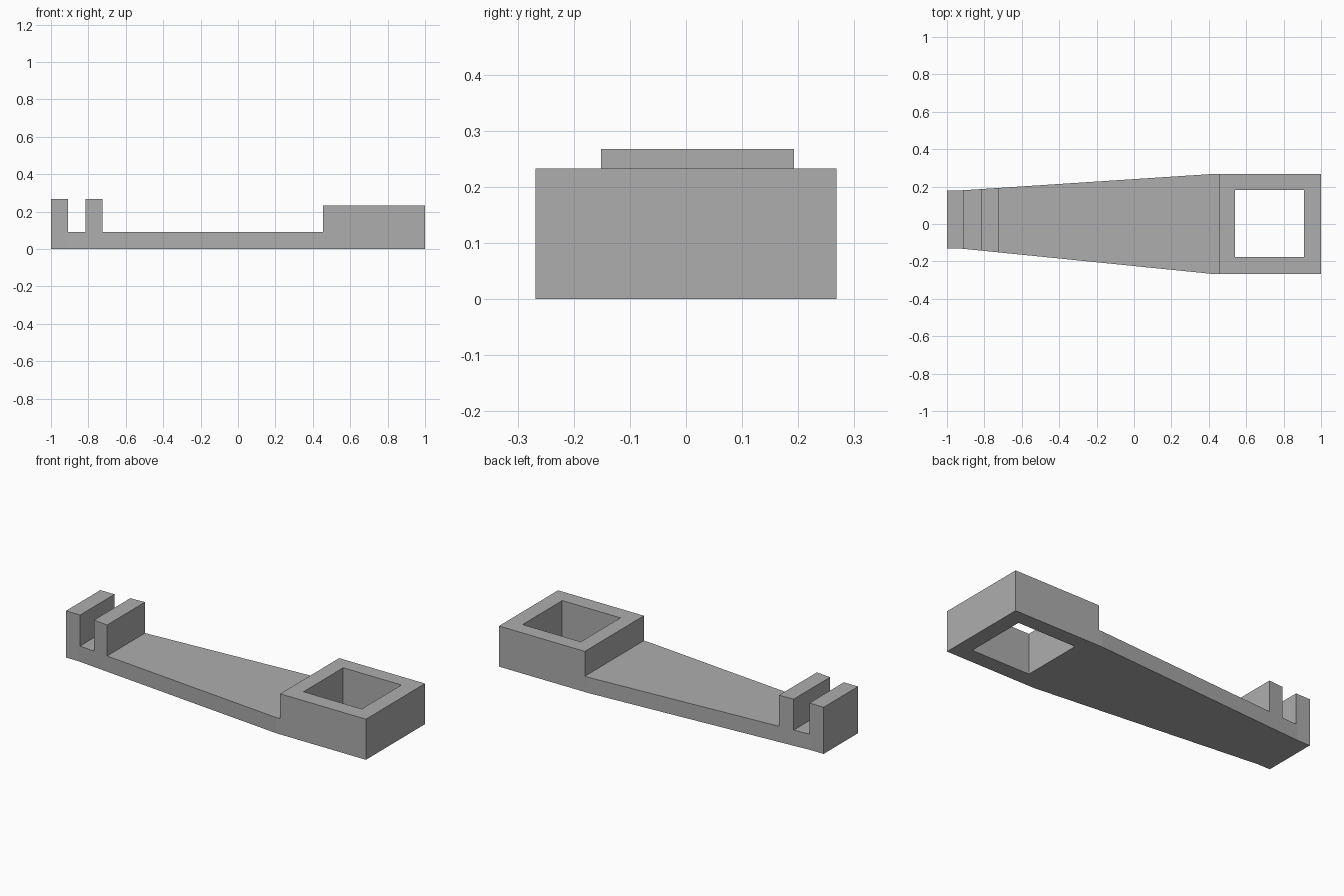
import bpy, bmesh

cube = bpy.data.objects.get("Cube")
if cube:
    bpy.data.objects.remove(cube, do_unlink=True)

grey = bpy.data.materials.new("plain_grey")
grey.use_nodes = True
colour = (0.42, 0.42, 0.42, 1)
grey.diffuse_color = colour
grey.node_tree.nodes["Principled BSDF"].inputs["Base Color"].default_value = colour


def add_object(name, bm):
    bmesh.ops.recalc_face_normals(bm, faces=bm.faces)
    mesh = bpy.data.meshes.new(name)
    bm.to_mesh(mesh)
    bm.free()
    mesh.materials.append(grey)
    obj = bpy.data.objects.new(name, mesh)
    bpy.context.collection.objects.link(obj)
    return obj


# Side profile (x, z): slotted end, thin arm, raised socket block
ARM, POST, BLOCK = 0.09, 0.268, 0.233
profile = [(-1, 0), (1, 0), (1, BLOCK), (0.455, BLOCK), (0.455, ARM),
           (-0.725, ARM), (-0.725, POST), (-0.815, POST), (-0.815, ARM),
           (-0.91, ARM), (-0.91, POST), (-1, POST)]

# Plan taper: the narrow end is off centre, the wide end symmetric
TAPER_START, TAPER_END = -0.92, 0.43
WIDE = 0.268
NARROW_BACK, NARROW_FRONT = 0.18, -0.132

bm = bmesh.new()
face = bm.faces.new([bm.verts.new((x, -1, z)) for x, z in profile])
extruded = bmesh.ops.extrude_face_region(bm, geom=[face])["geom"]
for v in extruded:
    if isinstance(v, bmesh.types.BMVert):
        v.co.y = 1

# Split at the plan corners, then fit the sides to the taper
for x in (TAPER_START, TAPER_END):
    bmesh.ops.bisect_plane(bm, geom=bm.verts[:] + bm.edges[:] + bm.faces[:],
                           plane_co=(x, 0, 0), plane_no=(1, 0, 0))
for v in bm.verts:
    t = min(max((v.co.x - TAPER_START) / (TAPER_END - TAPER_START), 0), 1)
    if v.co.y > 0:
        v.co.y = NARROW_BACK + t * (WIDE - NARROW_BACK)
    else:
        v.co.y = NARROW_FRONT + t * (-WIDE - NARROW_FRONT)
body = add_object("socket_arm", bm)

# Square through hole in the block
bm = bmesh.new()
bmesh.ops.create_cube(bm, size=1)
bmesh.ops.scale(bm, vec=(0.37, 0.36, 1), verts=bm.verts)
bmesh.ops.translate(bm, vec=(0.725, 0.003, 0), verts=bm.verts)
cutter = add_object("hole_cutter", bm)
cutter.hide_render = True
cutter.display_type = 'WIRE'
cut = body.modifiers.new("square_hole", 'BOOLEAN')
cut.operation = 'DIFFERENCE'
cut.solver = 'EXACT'
cut.object = cutter
